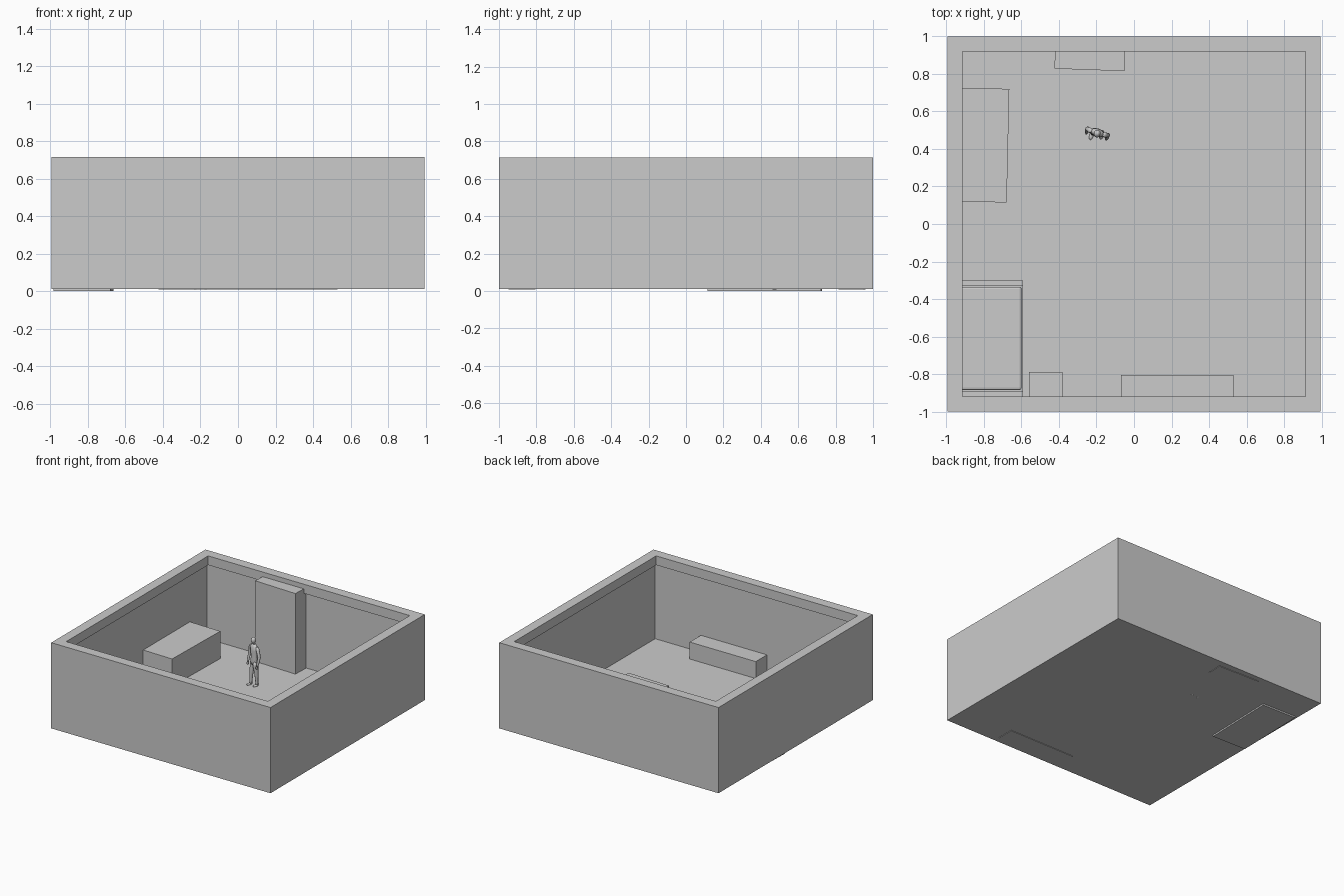
import bpy, bmesh, math
from mathutils import Vector, Matrix

if "Cube" in bpy.data.objects:
    bpy.data.objects.remove(bpy.data.objects["Cube"])

X, Y = 0.995, 1.0      # outer half sizes
W, RIM = 0.05, 0.08    # wall and rim thickness
FLOOR, TOP = 0.016, 0.715


def finish(name, bm, smooth=False):
    bmesh.ops.recalc_face_normals(bm, faces=bm.faces)
    mesh = bpy.data.meshes.new(name)
    bm.to_mesh(mesh)
    bm.free()
    for p in mesh.polygons:
        p.use_smooth = smooth
    ob = bpy.data.objects.new(name, mesh)
    bpy.context.collection.objects.link(ob)
    return ob


def box(name, x, y, z, rot=0.0, bevel=0.0):
    """Box from ranges, optionally turned about its own vertical axis."""
    bm = bmesh.new()
    size = (x[1] - x[0], y[1] - y[0], z[1] - z[0])
    bmesh.ops.create_cube(bm, size=1, matrix=Matrix.Diagonal((*size, 1)))
    ob = finish(name, bm)
    ob.location = (sum(x) / 2, sum(y) / 2, sum(z) / 2)
    ob.rotation_euler.z = math.radians(rot)
    if bevel:
        m = ob.modifiers.new("round", 'BEVEL')
        m.width, m.segments = bevel, 3
    return ob


def frame(name, t, z0, z1):
    """Rectangular ring with outer size X, Y and thickness t."""
    bm = bmesh.new()
    signs = ((-1, -1), (1, -1), (1, 1), (-1, 1))
    rings = [[bm.verts.new((sx * (X - d), sy * (Y - d), z)) for sx, sy in signs]
             for d, z in ((0, z0), (0, z1), (t, z1), (t, z0))]
    for k in range(4):
        a, b = rings[k], rings[(k + 1) % 4]
        for i in range(4):
            j = (i + 1) % 4
            bm.faces.new((a[i], a[j], b[j], b[i]))
    return finish(name, bm)


# Room shell
box("floor", (-X, X), (-Y, Y), (0.012, FLOOR))
frame("walls", W, 0.014, TOP - 0.07)
frame("wall_rim", RIM, TOP - 0.075, TOP)

# Furniture against the walls
box("tall_cabinet", (-0.422, -0.048), (0.822, 0.952), (0.008, 0.677), -2)
box("chest", (-0.978, -0.672), (0.118, 0.724), (0.0, 0.24), -1.3)
box("low_cabinet", (-0.07, 0.53), (-0.95, -0.805), (0.008, 0.155))
box("night_stand", (-0.56, -0.38), (-0.95, -0.79), (0.012, 0.13))
box("rug", (-0.48, 0.475), (-0.27, 0.28), (0.012, 0.021))

# Bed
box("bed_base", (-0.95, -0.592), (-0.9, -0.32), (0.03, 0.075))
box("mattress", (-0.95, -0.6), (-0.885, -0.335), (0.075, 0.12), bevel=0.012)
box("footboard", (-0.95, -0.592), (-0.33, -0.302), (0.012, 0.15))
box("headboard", (-0.95, -0.592), (-0.93, -0.89), (0.012, 0.2))

# Standing figure, built from rounded tubes
parts = []


def tube(name, pts, n=12):
    """Loft elliptical rings; each point is x, y, z, radius_x, radius_y."""
    bm = bmesh.new()
    rings = [[bm.verts.new((x + rx * math.cos(2 * math.pi * i / n),
                            y + ry * math.sin(2 * math.pi * i / n), z))
              for i in range(n)] for x, y, z, rx, ry in pts]
    for a, b in zip(rings, rings[1:]):
        for i in range(n):
            j = (i + 1) % n
            bm.faces.new((a[i], a[j], b[j], b[i]))
    bm.faces.new(rings[0])
    bm.faces.new(rings[-1])
    parts.append(finish(name, bm, True))


def ball(name, loc, size):
    bm = bmesh.new()
    bmesh.ops.create_uvsphere(bm, u_segments=14, v_segments=10, radius=1,
                              matrix=Matrix.Translation(loc) @ Matrix.Diagonal((*size, 1)))
    parts.append(finish(name, bm, True))


tube("torso", [(0, 0, .185, .030, .020), (0, 0, .21, .034, .023), (0, 0, .25, .029, .020),
               (0, 0, .30, .037, .023), (0, 0, .33, .040, .020), (0, 0, .345, .022, .014),
               (0, 0, .352, .011, .011)])
tube("neck", [(0, 0, .34, .011, .011), (0, -.003, .37, .010, .010)])
ball("head", (0, -.005, .383), (.018, .021, .026))
for s, step, side in ((-1, -.012, "right"), (1, .008, "left")):
    tube(side + "_leg", [(s * .024, step, .018, .010, .011), (s * .023, step, .04, .010, .011),
                         (s * .021, step * .7, .11, .014, .015),
                         (s * .018, 0, .18, .019, .021), (s * .015, 0, .215, .017, .019)])
    ball(side + "_foot", (s * .026, step - .012, .019), (.011, .025, .010))
    tube(side + "_arm", [(s * .055, -.016, .185, .007, .008), (s * .058, -.010, .21, .009, .010),
                         (s * .057, .004, .26, .011, .012), (s * .043, 0, .32, .013, .014),
                         (s * .036, 0, .336, .009, .010)])
    ball(side + "_hand", (s * .055, -.017, .18), (.008, .010, .014))

place = Matrix.Translation((-0.195, 0.487, 0)) @ Matrix.Rotation(-0.3, 4, 'Z')
for p in parts:
    p.name = "figure_" + p.name
    p.matrix_world = place
